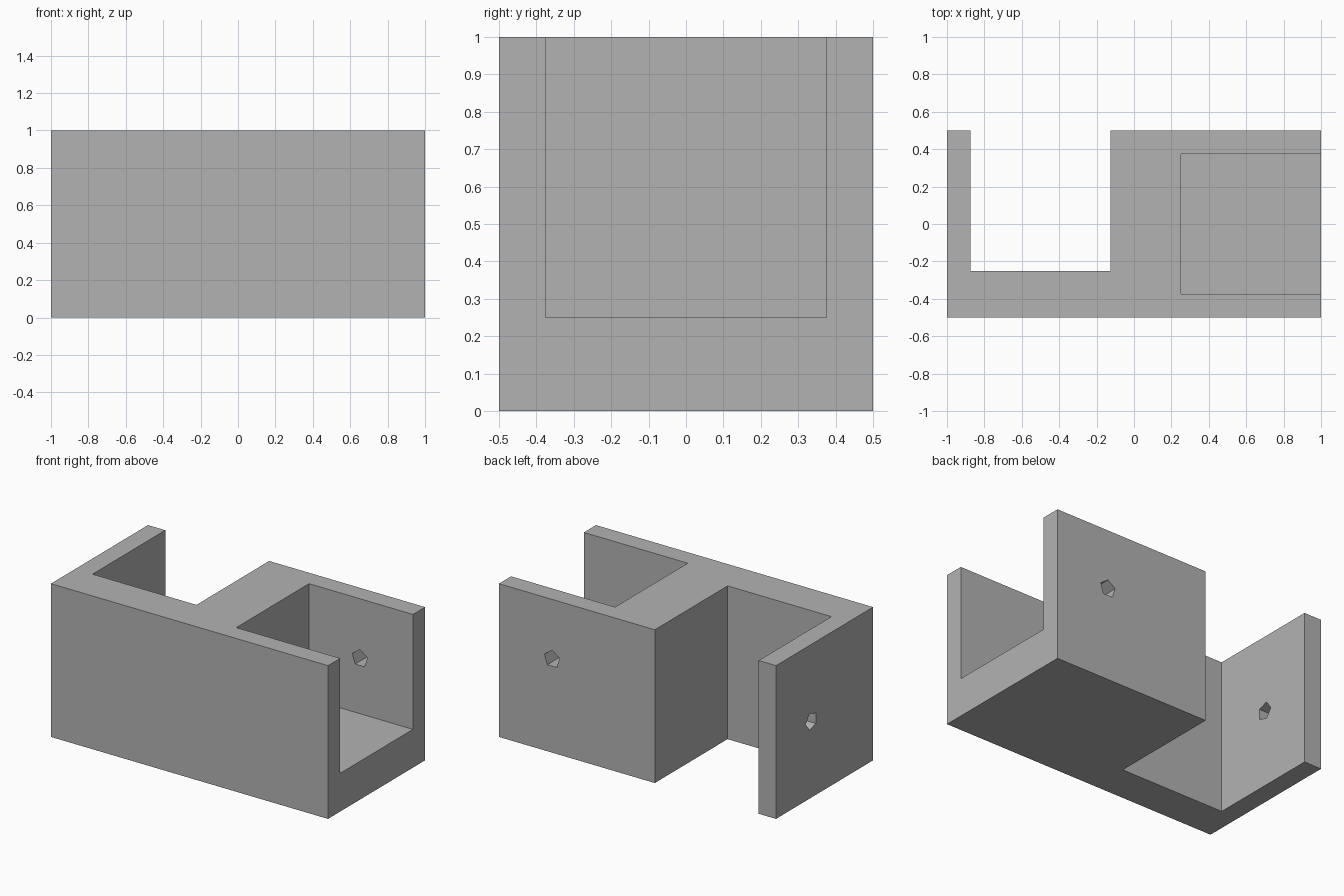
import bpy
import bmesh
from math import sin, cos, pi
from mathutils import Vector

cube = bpy.data.objects.get("Cube")
if cube:
    bpy.data.objects.remove(cube, do_unlink=True)

grey = bpy.data.materials.new("plain grey")
grey.use_nodes = True
colour = (0.45, 0.45, 0.45, 1)
grey.diffuse_color = colour
grey.node_tree.nodes["Principled BSDF"].inputs["Base Color"].default_value = colour


def prism(name, outline, depth):
    """Extrude a flat outline along a vector into a closed solid."""
    bm = bmesh.new()
    face = bm.faces.new([bm.verts.new(p) for p in outline])
    extruded = bmesh.ops.extrude_face_region(bm, geom=[face], use_keep_orig=True)
    moved = [v for v in extruded["geom"] if isinstance(v, bmesh.types.BMVert)]
    bmesh.ops.translate(bm, verts=moved, vec=depth)
    bmesh.ops.recalc_face_normals(bm, faces=bm.faces)
    mesh = bpy.data.meshes.new(name)
    bm.to_mesh(mesh)
    bm.free()
    mesh.materials.append(grey)
    obj = bpy.data.objects.new(name, mesh)
    bpy.context.collection.objects.link(obj)
    return obj


def box(name, low, high):
    (x0, y0, z0), (x1, y1, z1) = low, high
    outline = [(x0, y0, z0), (x1, y0, z0), (x1, y1, z0), (x0, y1, z0)]
    return prism(name, outline, (0, 0, z1 - z0))


def five_sided_hole(name, centre, point_dir, side_dir, depth, radius=0.0575):
    """Five-sided bar whose first corner lies along point_dir."""
    c, u, v = Vector(centre), Vector(point_dir), Vector(side_dir)
    angles = [2 * pi * i / 5 for i in range(5)]
    return prism(name, [c + radius * (cos(a) * u + sin(a) * v) for a in angles], depth)


# Solid block
body = box("bracket_body", (-1, -0.5, 0), (1, 0.5, 1))

cutters = [
    # Slot open to the back, top and bottom
    box("back_slot_cutter", (-0.875, -0.25, -0.5), (-0.125, 1, 1.5)),
    # Pocket open to the side and top, with a floor
    box("side_pocket_cutter", (0.25, -0.375, 0.25), (1.5, 0.375, 1.5)),
    # Hole through the pocket's back wall
    five_sided_hole("back_hole_cutter", (0.617, 0.3, 0.611),
                    (0, 0, 1), (1, 0, 0), (0, 0.3, 0)),
    # Hole through the slot's end wall
    five_sided_hole("end_hole_cutter", (-1.1, 0.137, 0.5),
                    (0, 1, 0), (0, 0, 1), (0.3, 0, 0)),
]

# Carve each cutter from the block, then discard it
bpy.context.view_layer.objects.active = body
for cutter in cutters:
    cutter.hide_render = True
    mod = body.modifiers.new(cutter.name, "BOOLEAN")
    mod.operation = "DIFFERENCE"
    mod.solver = "EXACT"
    mod.object = cutter
    bpy.ops.object.modifier_apply(modifier=mod.name)
    bpy.data.objects.remove(cutter, do_unlink=True)
